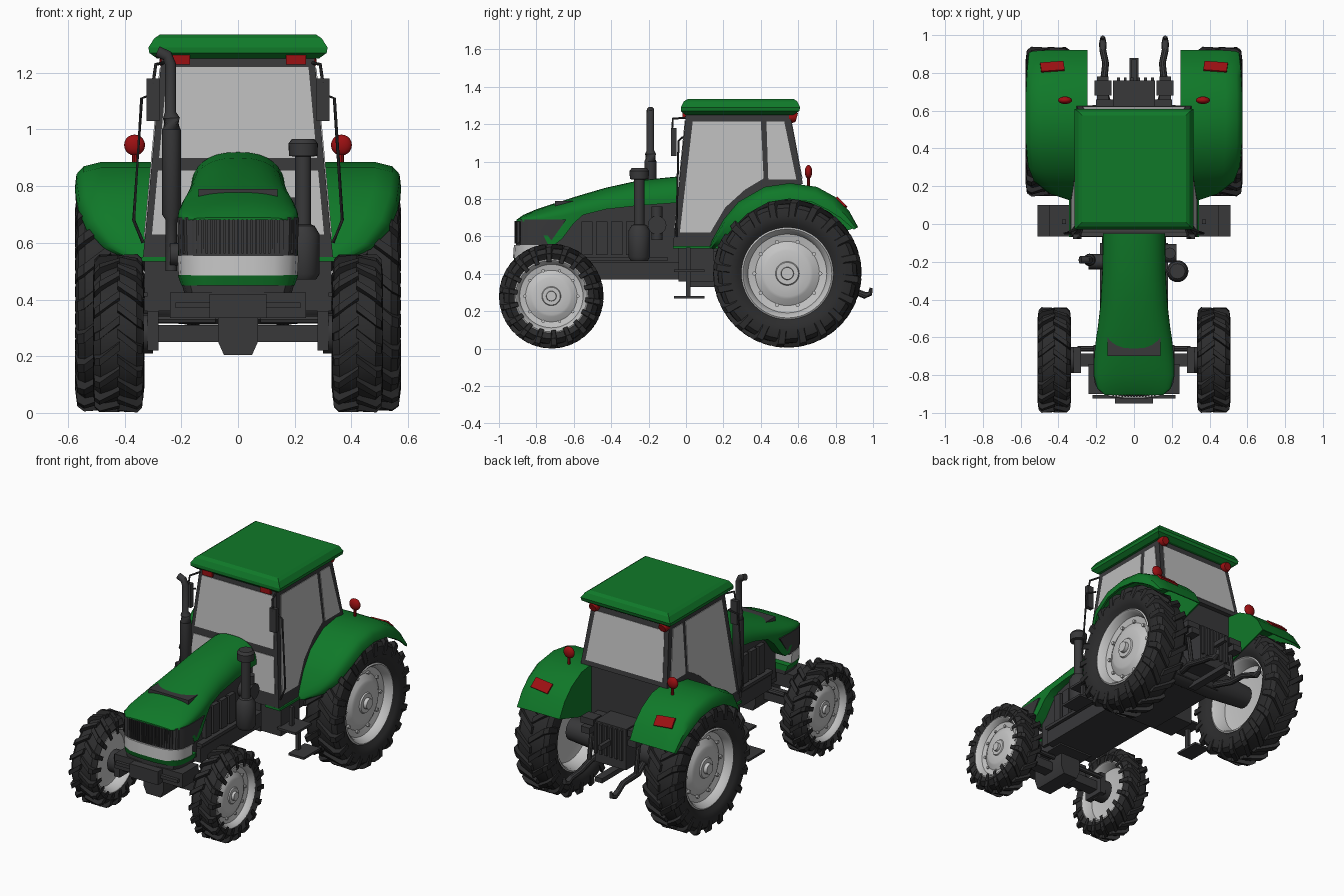
import bpy, bmesh, math
from mathutils import Vector, Matrix

cube = bpy.data.objects.get("Cube")
if cube:
    bpy.data.objects.remove(cube, do_unlink=True)


def material(name, rgb, rough=0.5):
    m = bpy.data.materials.new(name)
    m.use_nodes = True
    m.diffuse_color = (*rgb, 1)
    b = m.node_tree.nodes["Principled BSDF"]
    b.inputs["Base Color"].default_value = (*rgb, 1)
    b.inputs["Roughness"].default_value = rough
    return m


GREEN = material("body green", (0.005, 0.19, 0.022))
DARK = material("dark grey", (0.04, 0.04, 0.042))
RUBBER = material("tyre rubber", (0.025, 0.025, 0.026), 0.8)
GLASS = material("window grey", (0.50, 0.50, 0.50))
SILVER = material("wheel silver", (0.55, 0.55, 0.55))
RED = material("lamp red", (0.33, 0.005, 0.006))


def loft(name, parts, mat, cap=True, angle=35):
    """One object from several lofts; each loft is a list of equal rings."""
    bm = bmesh.new()
    for rings in parts:
        vs = [[bm.verts.new(p) for p in ring] for ring in rings]
        n = len(vs[0])
        for a, b in zip(vs, vs[1:]):
            for i in range(n):
                bm.faces.new((a[i], a[(i + 1) % n], b[(i + 1) % n], b[i]))
        if cap:
            bm.faces.new(vs[0][::-1])
            bm.faces.new(vs[-1])
    if not cap:
        bmesh.ops.remove_doubles(bm, verts=bm.verts, dist=1e-5)
    bmesh.ops.recalc_face_normals(bm, faces=bm.faces)
    me = bpy.data.meshes.new(name)
    bm.to_mesh(me)
    bm.free()
    me.materials.append(mat)
    me.shade_smooth()
    me.set_sharp_from_angle(angle=math.radians(angle))
    ob = bpy.data.objects.new(name, me)
    bpy.context.collection.objects.link(ob)
    return ob


def box(x0, x1, y0, y1, z0, z1):
    return [[(x0, y0, z), (x1, y0, z), (x1, y1, z), (x0, y1, z)] for z in (z0, z1)]


def tube(path, radii, n=16):
    """Rings along a path; radii is one number or one per point."""
    pts = [Vector(p) for p in path]
    if not isinstance(radii, (list, tuple)):
        radii = [radii] * len(pts)
    rings = []
    for i, p in enumerate(pts):
        d = pts[min(i + 1, len(pts) - 1)] - pts[max(i - 1, 0)]
        q = d.to_track_quat('Z', 'Y')
        rings.append([p + q @ Vector((radii[i] * math.cos(t), radii[i] * math.sin(t), 0))
                      for t in (2 * math.pi * k / n for k in range(n))])
    return rings


def lathe(c, s, prof, n=48):
    """Spin (offset, radius) pairs about the x axis."""
    return [[(c[0] + s * d, c[1] + r * math.cos(t), c[2] + r * math.sin(t))
             for t in (2 * math.pi * k / n for k in range(n))] for d, r in prof]


# Wheels
def wheel(name, s, cx, cy, cz, R, hw, rim, lugs):
    c = (s * cx, cy, cz)
    rb = R - 0.022
    half = [(0, rb), (.72, rb - .004), (.92, rb - .025), (1, (rb + rim) / 2), (.92, rim + .02), (.75, rim), (.7, rim * .93)]
    prof = half + [(-d, r) for d, r in half[::-1]]
    loft(name + "_tyre", [lathe(c, s, [(d * hw, r) for d, r in prof])], RUBBER, cap=False)
    bars = []
    for side in (1, -1):
        for k in range(lugs):
            a = 2 * math.pi * (k + (0.5 if side < 0 else 0)) / lugs
            w = 0.30 * math.pi / lugs
            rings = []
            for d, sk, top, low in ((-.04, 0, R - .002, rb - .01), (.75, .2, R, rb - .015),
                                    (.95, .23, R - .018, rb - .04), (1.02, .24, rb - .06, rb - .075)):
                rings.append([(c[0] + side * d * hw, cy + r * math.cos(t), cz + r * math.sin(t))
                              for r, t in ((low, a + sk - 1.3 * w), (top, a + sk - w), (top, a + sk + w), (low, a + sk + 1.3 * w))])
            bars.append(rings)
    loft(name + "_tread", bars, RUBBER)
    dish = [(.75, 1.01), (.8, .97), (.7, .92), (.4, .86), (.32, .7), (.5, .56), (.55, .5), (.55, .26),
            (.62, .24), (.62, .14), (.8, .13), (.8, 0)]
    back = [(0, 0), (0, .6), (-.1, .86), (-.7, .93), (-.78, .97), (-.75, 1.01)]
    loft(name + "_rim", [lathe(c, s, [(d * hw, r * rim) for d, r in dish + back])], SILVER, cap=False)
    nuts = []
    for k in range(10):
        t = 2 * math.pi * k / 10
        y, z = cy + .72 * rim * math.cos(t), cz + .72 * rim * math.sin(t)
        nuts.append(tube([(c[0] + s * hw * .3, y, z), (c[0] + s * hw * .45, y, z)], rim * .045, 8))
    loft(name + "_bolts", nuts, SILVER)


for s, side in ((1, "left"), (-1, "right")):
    wheel("rear_" + side, s, .453, .542, .402, .397, .12, .245, 20)
    wheel("front_" + side, s, .422, -.72, .281, .28, .088, .197, 18)

# Bonnet: y, half width, top, shoulder and lower edge
stations = [(-.05, .165, .92, .80, .78), (-.25, .168, .90, .78, .765), (-.43, .178, .86, .755, .745),
            (-.55, .192, .825, .735, .715), (-.60, .2, .81, .725, .67), (-.66, .207, .79, .71, .59), (-.70, .21, .778, .705, .556),
            (-.74, .212, .765, .70, .56), (-.80, .212, .745, .695, .68), (-.87, .195, .715, .69, .68), (-.905, .155, .69, .685, .68)]
rings = []
for y, w, top, sh, low in stations:
    arch = [(w * math.cos(t) ** .8 if i < 8 else 0, sh + (top - sh) * math.sin(t))
            for i, t in enumerate(math.pi / 16 * k for k in range(9))]
    right = [(w, low)] + arch
    rings.append([(x, y, z) for x, z in right] + [(-x, y, z) for x, z in right[-2::-1]])
loft("bonnet", [rings], GREEN, angle=40)


# Nose: stacked rounded plans
def nose(w, y_back, y_front, z):
    half = [(w, y_back), (w, -.80), (w * .96, -.85), (w * .85, -.885), (w * .6, y_front + .008), (w * .25, y_front)]
    return [(x, y, z) for x, y in half] + [(-x, y, z) for x, y in half[::-1]]


loft("grille", [[nose(.21, -.74, -.91, .55), nose(.215, -.64, -.90, .69)]], DARK)
loft("nose_band", [[nose(.21, -.76, -.925, .485), nose(.214, -.76, -.92, .555)]], SILVER)
loft("nose_chin", [[nose(.20, -.72, -.91, .45), nose(.213, -.72, -.922, .487)]], GREEN)
loft("chin_lip", [[nose(.19, -.72, -.90, .425), nose(.198, -.72, -.90, .452)]], DARK)
slats = []
for k in range(-12, 13):
    x = k * .0158
    y = -.905 + .05 * (abs(x) / .2) ** 4 + .005 * abs(x) / .2
    slats.append(box(x - .004, x + .004, y - .012, y + .02, .562, .682))
loft("grille_slats", slats, DARK)

# Engine, chassis, axles
mech = [box(-.14, .14, -.70, -.04, .40, .79), box(-.17, .17, -.62, .05, .37, .46), box(-.12, .12, -.88, -.55, .36, .47),
        box(-.16, .16, .0, .60, .33, .60), box(-.24, .24, -.90, -.74, .335, .425), box(-.1, .1, -.95, -.88, .335, .42),
        box(-.22, .22, -.925, -.905, .37, .39), box(-.32, .32, -.755, -.685, .25, .31), box(-.11, .11, .58, .76, .36, .62)]
mech += [[[(x, y, z) for x, y in ((-w, -.85), (w, -.85), (w, -.6), (-w, -.6))] for w, z in ((.05, .205), (.07, .25), (.07, .34))]]
mech.append(tube([(-.42, .542, .402), (-.18, .542, .402), (.18, .542, .402), (.42, .542, .402)], [.07, .09, .09, .07]))
for s in (1, -1):
    mech += [box(s * .14, s * .165, -.56 + k * .08, -.50 + k * .08, .50, .68) for k in range(4)]
    mech += [box(s * .14, s * .18, -.62, -.1, .47, .49), box(s * .19, s * .33, -.04, .15, .36, .535),
             tube([(s * .30, -.72, .28), (s * .37, -.72, .28)], .07), box(s * .28, s * .32, -.79, -.65, .22, .36)]
    mech.append(tube([(s * .30, -.66, .33), (s * .08, -.66, .33)], .015, 8))
loft("engine_and_chassis", mech, DARK)
loft("engine_pulley", [tube([(.14, -.155, .66), (.225, -.155, .66)], .05), tube([(.19, -.155, .58), (.19, -.155, .76)], .03),
                       tube([(-.14, -.2, .56), (-.24, -.2, .56)], .04)], DARK)

# Exhaust stack and air cleaner
loft("exhaust", [tube([(-.235, -.19, .50), (-.235, -.19, .68), (-.235, -.19, .70), (-.235, -.19, 1.0), (-.235, -.19, 1.04),
                       (-.238, -.19, 1.06), (-.238, -.19, 1.23), (-.25, -.19, 1.26), (-.285, -.19, 1.275)],
                      [.02, .02, .033, .033, .03, .02, .02, .02, .02])], DARK)
loft("air_cleaner", [tube([(.23, -.25, z) for z in (.47, .49, .63, .66, .665, .905, .906, .95, .966)],
                          [.045, .058, .058, .04, .028, .028, .05, .052, .04], 24)], DARK)


# Cab shell, tapering upward
def cab_w(z):
    return .335 - .065 * (z - .55) / .7


def front_y(z):
    return -.07 + .07 * (z - .545) / .705


def rear_y(z):
    return .625 - .07 * (z - .88) / .37


outline = [(-.07, .545), (0, 1.26), (.555, 1.26), (.625, .88), (.42, .85), (.25, .72), (.13, .545)]
loft("cab_shell", [[[(s * cab_w(z), y, z) for y, z in outline] for s in (-1, 1)], box(-.245, .245, .0, .60, .52, .90)], DARK, angle=20)
door = [(-.033, .62), (.036, 1.215), (.40, 1.215), (.415, .91), (.315, .85), (.21, .755), (.13, .62)]
quarter = [(.43, 1.215), (.525, 1.215), (.59, .905), (.44, .905)]
for s, side in ((1, "left"), (-1, "right")):
    loft(side + "_windows", [[[(s * (cab_w(z) + o), y, z) for y, z in poly] for o in (-.004, .004)]
                             for poly in (door, quarter)], GLASS)


def pane(z0, z1, plane, d, inset):
    pts = [(-1, z0), (1, z0), (1, z1), (-1, z1)]
    return [[(k * (cab_w(z) - inset), plane(z) + o * d, z) for k, z in pts] for o in (-.004, .004)]


loft("windscreen", [pane(.90, 1.22, front_y, -1, .024), pane(.63, .855, front_y, -1, .024)], GLASS)
loft("rear_window", [pane(.91, 1.21, rear_y, 1, .03)], GLASS)
loft("roof", [[[(-w, a, z), (w, a, z), (w, b, z), (-w, b, z)] for z, w, a, b in
               ((1.25, .285, -.005, .575), (1.27, .313, -.028, .605), (1.29, .316, -.028, .61), (1.322, .295, -.012, .595),
                (1.335, .275, .01, .575))]], GREEN, angle=15)

# Mudguards: y, z, outer x, skirt depth
guard = [(.12, .54, .37, .03), (.15, .60, .47, .05), (.20, .69, .535, .07), (.28, .785, .565, .08), (.42, .865, .575, .085),
         (.555, .885, .575, .085), (.70, .865, .575, .085), (.80, .81, .572, .08), (.87, .74, .567, .06), (.92, .65, .56, .025)]
for s, side in ((1, "left"), (-1, "right")):
    rings = []
    for y, z, xo, dep in guard:
        v = Vector((y - .54, z - .41)).normalized()
        sec = [(.247, 0), (xo - .09, 0), (xo - .03, .18), (xo - .005, .5), (xo, 1), (xo - .015, 1), (xo - .035, .4), (xo - .1, .2), (.247, .2)]
        rings.append([(s * x, y - v.x * dep * k, z - v.y * dep * k) for x, k in sec])
    loft(side + "_mudguard", [rings], GREEN, angle=40)
    wall = [g[:2] for g in guard[4:]] + [(.63, .56), (.42, .60)]
    loft(side + "_mudguard_wall", [[[(s * x, y, z) for y, z in wall] for x in (.247, .256)]], GREEN)
    loft(side + "_sill", [box(s * .24, s * .345, -.07, .17, .535, .55)], GREEN)

    # Lamps
    lamp = loft(side + "_tail_lamp", [box(-.062, .062, -.033, .033, -.006, .006)], RED)
    lamp.matrix_world = Matrix.Translation((s * .432, .832, .782)) @ Matrix.Rotation(-math.pi / 4, 4, 'X') @ Matrix.Rotation(s * -.1, 4, 'Z')
    ball = [(.655 + .02 * math.cos(t), .037 * math.sin(t)) for t in (math.pi * k / 10 for k in range(11))]
    loft(side + "_beacon", [[[(s * .365 + r * math.cos(a), y, .945 + r * math.sin(a)) for a in (math.tau * k / 20 for k in range(20))]
                             for y, r in ball]], RED, cap=False)
    loft(side + "_beacon_stem", [tube([(s * .365, .655, .86), (s * .365, .655, .92)], .009, 8)], RED)
    loft(side + "_roof_front_lamp", [box(s * .17, s * .24, -.02, .01, 1.23, 1.265)], RED)
    loft(side + "_roof_rear_lamp", [tube([(s * .245, .55, 1.24), (s * .245, .575, 1.24), (s * .245, .592, 1.235)], [.03, .033, .024])], RED)

    # Mirror, arm and hand rail
    loft(side + "_mirror", [box(s * .277, s * .322, -.08, -.052, 1.03, 1.18)], DARK)
    loft(side + "_mirror_arm", [tube([(s * .26, .01, 1.235), (s * .29, -.07, 1.23), (s * .30, -.075, 1.16)], .006, 8),
                                tube([(s * .285, -.02, 1.13), (s * .34, -.04, 1.11), (s * .368, -.05, .68), (s * .335, -.05, .60)], .006, 8)], DARK)

    # Entry steps
    loft(side + "_steps", [box(s * .40, s * .51, -.065, .10, .268, .282), box(s * .32, s * .45, -.065, .10, .41, .424),
                           box(s * .405, s * .425, .0, .025, .27, .42), box(s * .36, s * .38, .0, .025, .41, .54)], DARK)

    # Lower lift arm with hook
    loft(side + "_lift_arm", [tube([(s * .12, .58, .36), (s * .165, .72, .34), (s * .15, .85, .32), (s * .165, .92, .30), (s * .165, .955, .285),
                                    (s * .165, .985, .295), (s * .165, .99, .325)], [.02, .02, .018, .018, .02, .014, .008], 10),
                              tube([(s * .165, .74, .34), (s * .165, .70, .60)], .014, 8),
                              box(s * .12, s * .21, .68, .76, .58, .62), box(s * .135, s * .195, .62, .78, .53, .57)], DARK)
loft("drawbar", [box(-.025, .025, .55, .88, .30, .33), box(-.012, .012, .72, .87, .50, .53), box(-.2, .2, .60, .66, .54, .60)]
     + [box(-.09 + k * .036, -.075 + k * .036, .70, .775, .42, .61) for k in range(6)], DARK)
